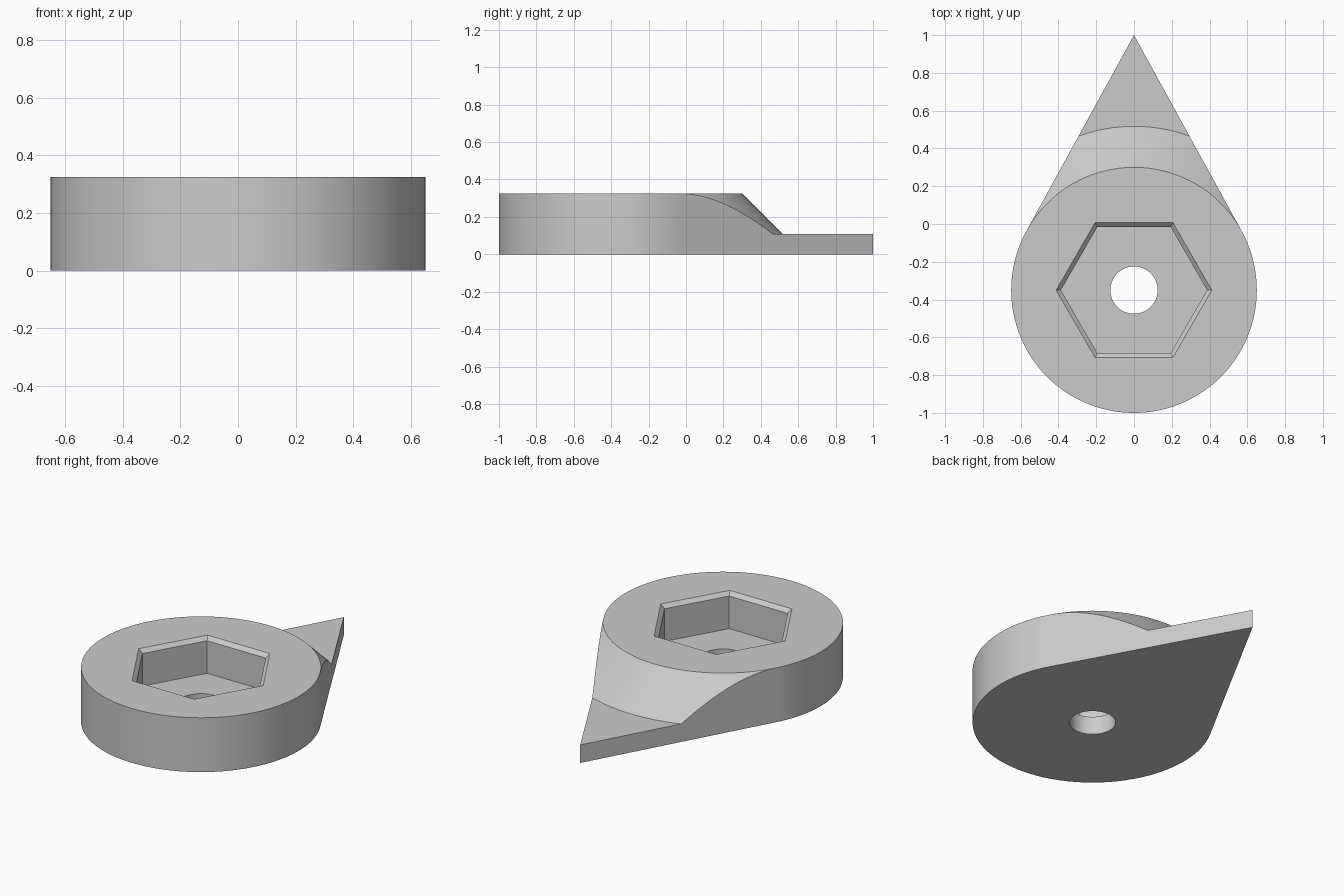
import bpy
import bmesh
import math

cube = bpy.data.objects.get("Cube")
if cube:
    bpy.data.objects.remove(cube, do_unlink=True)

CENTRE_Y = -0.35
RADIUS, TIP = 0.65, 1.35            # round end and tip distance from its centre
HEIGHT, SLAB = 0.325, 0.108         # full height and thin pointer height
HOLE, POCKET, CHAMFER = 0.125, 0.335, 0.022
SLOPE_END = RADIUS + HEIGHT - SLAB  # foot of the 45 degree conical slope
TANGENT = math.acos(RADIUS / TIP)


def outline(a):
    """Teardrop radius at angle a from the tip."""
    a = abs(a)
    return RADIUS if a >= TANGENT else RADIUS / math.cos(TANGENT - a)


def hexagon(a, apothem):
    """Hexagon radius at angle a, with a flat facing the tip."""
    step = math.pi / 3
    return apothem / math.cos((a + step / 2) % step - step / 2)


def section(a):
    """Closed (radius, height) loop from the bolt hole round the body."""
    edge = outline(a)
    slope = min(edge, SLOPE_END)
    foot = HEIGHT - (slope - RADIUS)
    return [
        (HOLE, 0), (edge, 0), (edge, foot), (slope, foot), (RADIUS, HEIGHT),
        (hexagon(a, POCKET + CHAMFER), HEIGHT),
        (hexagon(a, POCKET), HEIGHT - CHAMFER),
        (hexagon(a, POCKET), SLAB), (HOLE, SLAB),
    ]


# Sweep angles, with extra stops at the tangent points and slope corners
corner = TANGENT - math.acos(RADIUS / SLOPE_END)
angles = [math.radians(d) for d in range(-180, 180, 2)]
angles += [s * a for s in (-1, 1) for a in (TANGENT, corner)]
angles.sort()

# Teardrop body with conical slope, hexagonal pocket and through hole
bm = bmesh.new()
loops = [[bm.verts.new((r * math.sin(a), CENTRE_Y + r * math.cos(a), z))
          for r, z in section(a)] for a in angles]
for i, here in enumerate(loops):
    there = loops[(i + 1) % len(loops)]
    for j in range(len(here)):
        k = (j + 1) % len(here)
        bm.faces.new((here[j], there[j], there[k], here[k]))
bmesh.ops.remove_doubles(bm, verts=bm.verts, dist=0.0002)
bmesh.ops.recalc_face_normals(bm, faces=bm.faces)
mesh = bpy.data.meshes.new("pointer_body")
bm.to_mesh(mesh)
bm.free()
body = bpy.data.objects.new("pointer_body", mesh)
bpy.context.collection.objects.link(body)

# Plain grey finish
grey = bpy.data.materials.new("plain_grey")
grey.use_nodes = True
colour = (0.6, 0.6, 0.6, 1)
grey.diffuse_color = colour
grey.node_tree.nodes["Principled BSDF"].inputs["Base Color"].default_value = colour
mesh.materials.append(grey)

# Smooth the curved walls and keep the edges sharp
bpy.ops.object.select_all(action="DESELECT")
body.select_set(True)
bpy.context.view_layer.objects.active = body
bpy.ops.object.shade_smooth_by_angle(angle=math.radians(25))
